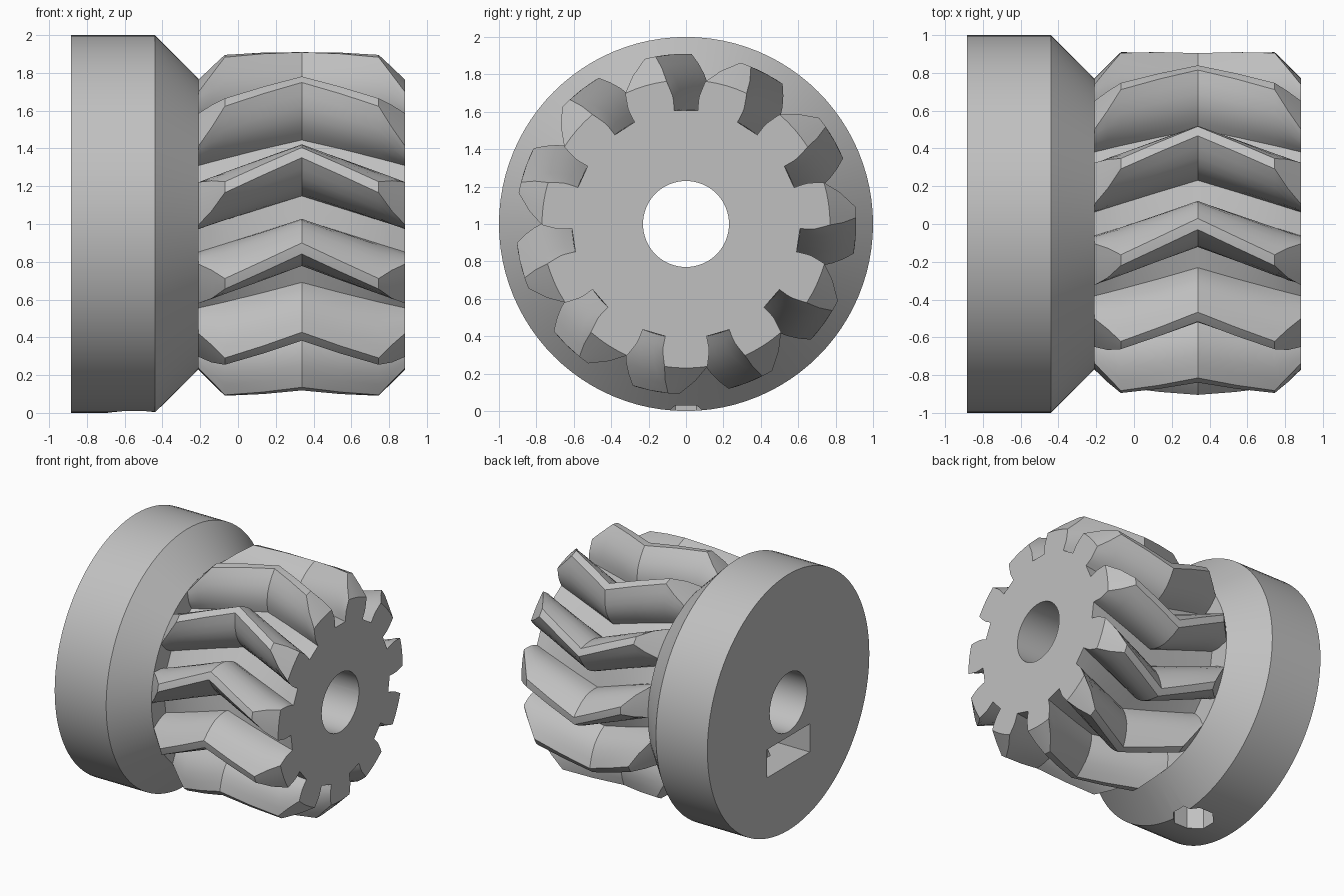
import bpy, bmesh
from math import cos, sin, pi, radians

if "Cube" in bpy.data.objects:
    bpy.data.objects.remove(bpy.data.objects["Cube"], do_unlink=True)

TEETH = 11
PITCH = 2 * pi / TEETH
ROOT, END_R, TIP = 0.61, 0.77, 0.91
X_BACK, X_RIM, X_GEAR, X_END = -0.885, -0.44, -0.21, 0.885
X_MID = (X_GEAR + X_END) / 2
HALF = (X_END - X_GEAR) / 2
CHAMFER = 0.14
# radius and half angle (degrees) of the gap between two teeth
GAP = [(0.61, 5.9), (0.68, 5.8), (0.77, 7.8), (0.84, 10.8), (0.91, 14.5)]

grey = bpy.data.materials.new("plain grey")
grey.use_nodes = True
colour = (0.53, 0.53, 0.53, 1)
grey.diffuse_color = colour
grey.node_tree.nodes["Principled BSDF"].inputs["Base Color"].default_value = colour


def loft(name, rings):
    """Closed solid through a row of rings with equal point counts."""
    bm = bmesh.new()
    rows = [[bm.verts.new(p) for p in ring] for ring in rings]
    n = len(rows[0])
    for a, b in zip(rows, rows[1:]):
        for i in range(n):
            j = (i + 1) % n
            bm.faces.new((a[i], a[j], b[j], b[i]))
    bm.faces.new(rows[0])
    bm.faces.new(rows[-1])
    bmesh.ops.recalc_face_normals(bm, faces=bm.faces)
    mesh = bpy.data.meshes.new(name)
    bm.to_mesh(mesh)
    bm.free()
    mesh.materials.append(grey)
    obj = bpy.data.objects.new(name, mesh)
    bpy.context.collection.objects.link(obj)
    return obj


def polar(x, r, a):
    return (x, r * cos(a), 1 + r * sin(a))


def circle(x, r, n=96):
    return [polar(x, r, 2 * pi * i / n) for i in range(n)]


def gap_angle(r):
    for (r0, a0), (r1, a1) in zip(GAP, GAP[1:]):
        if r <= r1 + 1e-6:
            return radians(a0 + (a1 - a0) * (r - r0) / (r1 - r0))
    return radians(GAP[-1][1])


def gear_ring(x):
    """Cross-section of the gear: chamfered at the ends, twisted toward the middle."""
    inset = HALF - abs(x - X_MID)
    top = END_R + (TIP - END_R) * min(1, inset / CHAMFER)
    twist = -PITCH / 2 * inset / HALF
    levels = [ROOT + (top - ROOT) * i / 6 for i in range(7)]
    ring = []
    for k in range(TEETH):
        centre = pi / 2 + k * PITCH + twist
        ring += [polar(x, r, centre - gap_angle(r)) for r in reversed(levels)]
        ring += [polar(x, r, centre + gap_angle(r)) for r in levels]
        w = PITCH / 2 - gap_angle(top)
        ring += [polar(x, top, centre + PITCH / 2 + s * w) for s in (-0.5, 0, 0.5)]
    return ring


def cut(obj, *cutters):
    bpy.context.view_layer.objects.active = obj
    for cutter in cutters:
        mod = obj.modifiers.new("cut", "BOOLEAN")
        mod.operation = "DIFFERENCE"
        mod.solver = "EXACT"
        mod.object = cutter
        bpy.ops.object.modifier_apply(modifier=mod.name)


# Gear with V-shaped teeth
steps = [0, CHAMFER / 2, CHAMFER, (CHAMFER + HALF) / 2]
xs = [X_GEAR + s for s in steps] + [X_MID] + [X_END - s for s in reversed(steps)]
gear = loft("herringbone_gear", [gear_ring(x) for x in xs])

# Hub with a sloped shoulder
hub = loft("hub", [circle(X_BACK, 1), circle(X_RIM, 1), circle(X_GEAR, END_R)])

# Cutters: shaft bore, set screw hole and nut slot
SCREW_X = -0.55
bore = loft("bore_cutter", [circle(-1.2, 0.23, 64), circle(1.2, 0.23, 64)])
octagon = [(SCREW_X + 0.15 * cos((i + 0.5) * pi / 4), 0.15 * sin((i + 0.5) * pi / 4))
           for i in range(8)]
screw = loft("screw_cutter", [[(x, y, z) for x, y in octagon] for z in (-0.2, 0.95)])
nut = [(-1.1, -0.265), (SCREW_X + 0.153, -0.265), (SCREW_X + 0.306, 0),
       (SCREW_X + 0.153, 0.265), (-1.1, 0.265)]
slot = loft("nut_cutter", [[(x, y, z) for x, y in nut] for z in (0.51, 0.73)])

cut(gear, bore)
cut(hub, bore, screw, slot)
for cutter in (bore, screw, slot):
    bpy.data.objects.remove(cutter, do_unlink=True)

# Smooth round surfaces, crisp edges
for obj in (gear, hub):
    bpy.ops.object.select_all(action="DESELECT")
    obj.select_set(True)
    bpy.context.view_layer.objects.active = obj
    bpy.ops.object.shade_smooth_by_angle(angle=radians(22))
